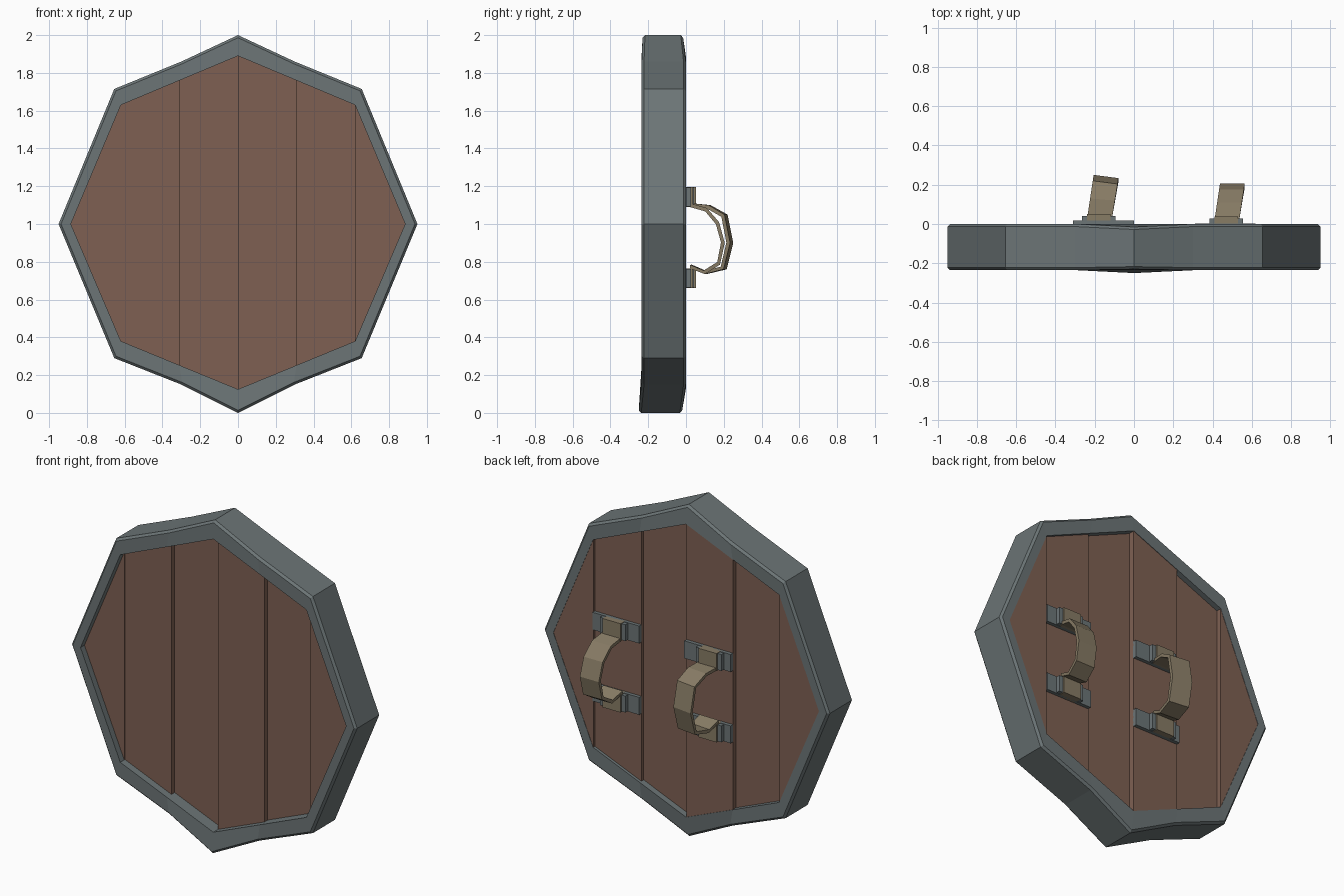
import bpy, bmesh, math
from mathutils import Vector

if "Cube" in bpy.data.objects:
    bpy.data.objects.remove(bpy.data.objects["Cube"])


def material(name, rgb):
    m = bpy.data.materials.new(name)
    m.diffuse_color = (*rgb, 1)
    m.use_nodes = True
    m.node_tree.nodes["Principled BSDF"].inputs["Base Color"].default_value = m.diffuse_color
    return m


STEEL = material("grey steel", (0.15, 0.178, 0.183))
WOOD = material("brown wood", (0.21, 0.118, 0.086))
LEATHER = material("tan leather", (0.245, 0.2, 0.13))


def finish(name, rings, mat, closed):
    """Skin a list of equal point rings; cap the ends unless closed."""
    bm = bmesh.new()
    vs = [[bm.verts.new(p) for p in r] for r in rings]
    n, k = len(vs), len(vs[0])
    for i in range(n if closed else n - 1):
        a, b = vs[i], vs[(i + 1) % n]
        for j in range(k):
            bm.faces.new((a[j], a[(j + 1) % k], b[(j + 1) % k], b[j]))
    if not closed:
        bm.faces.new(vs[0])
        bm.faces.new(vs[-1])
    bmesh.ops.recalc_face_normals(bm, faces=bm.faces)
    me = bpy.data.meshes.new(name)
    bm.to_mesh(me)
    bm.free()
    me.materials.append(mat)
    ob = bpy.data.objects.new(name, me)
    bpy.context.collection.objects.link(ob)
    return ob


def prism(name, outline, y0, y1, mat):
    return finish(name, [[(x, y, z) for x, z in outline] for y in (y0, y1)], mat, False)


def box(name, x0, x1, y0, y1, z0, z1, mat):
    return prism(name, [(x0, z0), (x1, z0), (x1, z1), (x0, z1)], y0, y1, mat)


def top(x):
    return 1.89 - abs(x) * 0.26 / 0.62


def low(x):
    return 0.125 + abs(x) * 0.255 / 0.62


# Rim: outer x, z, inner x, z, front y, back y (right half, mirrored)
half = [(0, 2.0, 0, 1.89, -0.23, -0.015),
        (0.30, 1.86, 0.31, top(0.31), -0.235, 0),
        (0.655, 1.715, 0.62, 1.63, -0.235, 0),
        (0.95, 1.0, 0.885, 1.0, -0.235, 0),
        (0.655, 0.29, 0.62, 0.38, -0.235, 0),
        (0.30, 0.15, 0.31, low(0.31), -0.235, 0),
        (0, 0.0, 0, 0.125, -0.25, -0.02)]
stations = half + [(-s[0], s[1], -s[2], *s[3:]) for s in half[-2:0:-1]]
rings = []
for ox, oz, ix, iz, yf, yb in stations:
    o = Vector((ox, 0, oz))
    c = o + (Vector((0, 0, 1)) - o) * 0.014
    rings.append([(ix, -0.235, iz), (c.x, yf, c.z), (ox, yf + 0.013, oz),
                  (ox, yb - 0.013, oz), (c.x, yb, c.z), (ix, -0.001, iz)])
finish("rim", rings, STEEL, True)

# Boards, staggered in depth
for i, (x0, front, back) in enumerate([(-0.62, -0.19, -0.035), (-0.31, -0.16, -0.004),
                                       (0, -0.19, -0.04), (0.31, -0.16, -0.018)]):
    x1 = x0 + 0.31
    prism(f"board_{i + 1}", [(x0, low(x0)), (x1, low(x1)), (x1, top(x1)), (x0, top(x0))],
          front, back, WOOD)
for side, s in (("left", -1), ("right", 1)):
    prism(f"edge_board_{side}", [(s * 0.62, 0.38), (s * 0.885, 1.0), (s * 0.62, 1.63)],
          -0.197, -0.003, WOOD)


# Handles: plates, raised brackets, strap ends and a bowed strap
def handle(name, px, xc, base, path, yaw):
    for tag, z0, z1 in (("upper", 1.09, 1.195), ("lower", 0.66, 0.765)):
        box(f"{name}_{tag}_plate", px, px + 0.31, base - 0.01, base + 0.018, z0, z1, STEEL)
        box(f"{name}_{tag}_bracket", xc - 0.085, xc + 0.085, base, base + 0.042,
            z0 + 0.003, z1 - 0.003, STEEL)
        box(f"{name}_{tag}_strap_end", xc - 0.06, xc + 0.06, base, base + 0.052,
            z0, z1, LEATHER)
    rings = []
    for y, z in path:
        d = (Vector((0.04, 0.92)) - Vector((y, z))).normalized() * 0.02
        if y < 0.06:
            d = Vector((0, d.y))
        ring = []
        for w, t in ((-0.063, 0), (0.063, 0), (0.063, 1), (-0.063, 1)):
            ring.append((xc + w + 0.15 * y, y + d.x * t - (w + 0.063) * yaw * min(1, y / 0.2),
                         z + d.y * t))
        rings.append(ring)
    finish(f"{name}_strap", rings, LEATHER, False)


handle("arm_handle", -0.31, -0.18, 0.0,
       [(0.03, 1.11), (0.13, 1.10), (0.22, 1.05), (0.25, 0.90),
        (0.215, 0.76), (0.11, 0.735), (0.03, 0.765)], 0.13)
handle("grip_handle", 0.31, 0.47, -0.015,
       [(0.02, 1.11), (0.11, 1.085), (0.175, 1.01), (0.205, 0.90),
        (0.18, 0.785), (0.10, 0.735), (0.02, 0.765)], 0.0)
